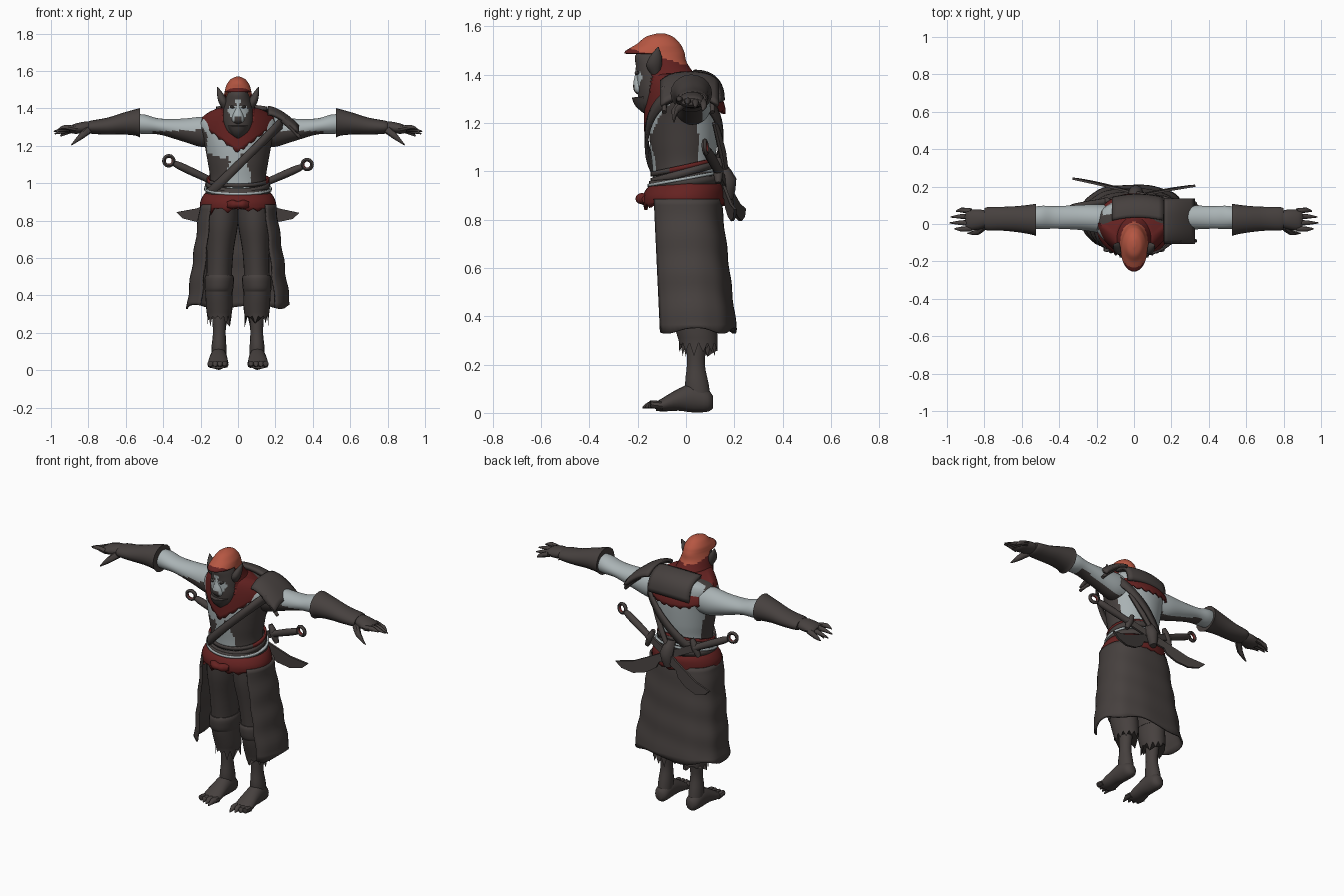
import bpy, bmesh, math, random
from mathutils import Vector

if "Cube" in bpy.data.objects:
    bpy.data.objects.remove(bpy.data.objects["Cube"])
random.seed(4)
TAU = 2 * math.pi

# ---- colours
COLORS = {"dark_leather": (0.062, 0.052, 0.049), "dark_red": (0.13, 0.016, 0.015),
          "orange_cap": (0.47, 0.095, 0.055), "pale_skin": (0.40, 0.45, 0.46)}
MATS = {}
for key, c in COLORS.items():
    MATS[key] = bpy.data.materials.new(key)
    MATS[key].diffuse_color = (*c, 1)
KEYS = list(COLORS)
DARK, RED, ORANGE, PALE = KEYS


def finish(name, bm, rule, solid=0, angle=45):
    """Turn a bmesh into an object; rule is a colour or a function of face centre."""
    bmesh.ops.recalc_face_normals(bm, faces=bm.faces)
    used = [rule] if isinstance(rule, str) else KEYS
    for f in bm.faces:
        if not isinstance(rule, str):
            f.material_index = KEYS.index(rule(f.calc_center_median()))
    me = bpy.data.meshes.new(name)
    bm.to_mesh(me)
    bm.free()
    for k in used:
        me.materials.append(MATS[k])
    ob = bpy.data.objects.new(name, me)
    bpy.context.collection.objects.link(ob)
    if solid:
        m = ob.modifiers.new("thickness", 'SOLIDIFY')
        m.thickness, m.offset = solid, 0
    bpy.ops.object.select_all(action='DESELECT')
    ob.select_set(True)
    bpy.context.view_layer.objects.active = ob
    bpy.ops.object.shade_smooth_by_angle(angle=math.radians(angle))
    return ob


def surf(name, fn, nu, nv, rule, closed=True, cap=False, solid=0, cut=None):
    """Grid surface fn(u, v), u and v in 0..1, u closed if asked."""
    bm = bmesh.new()
    cols = nu if closed else nu + 1
    g = [[bm.verts.new(fn(i / nu, j / nv)) for i in range(cols)] for j in range(nv + 1)]
    for j in range(nv):
        for i in range(nu):
            k = (i + 1) % cols
            bm.faces.new((g[j][i], g[j][k], g[j + 1][k], g[j + 1][i]))
    if cap:
        bm.faces.new(g[0])
        bm.faces.new(g[-1])
    if cut:
        bmesh.ops.delete(bm, geom=[f for f in bm.faces if cut(f.calc_center_median())], context='FACES')
    return finish(name, bm, rule, solid)


def smooth_row(rows, v):
    """Catmull-Rom sample through the section rows."""
    t = v * (len(rows) - 1)
    i = min(int(t), len(rows) - 2)
    t -= i
    p = [rows[max(0, min(len(rows) - 1, i + d))] for d in (-1, 0, 1, 2)]
    return [0.5 * (2 * b + (c - a) * t + (2 * a - 5 * b + 4 * c - d) * t * t
                   + (3 * b - a - 3 * c + d) * t ** 3) for a, b, c, d in zip(*p)]


def loft(name, axis, rows, rule, n=20, k=3, cap=True, ragged=0, solid=0, cut=None, sx=1):
    """Elliptic sections along an axis: (position, centre a, centre b, radius a, radius b)."""
    jag = [random.uniform(0, ragged) * (i % 2) for i in range(n)]

    def fn(u, v):
        p, a, b, ra, rb = smooth_row(rows, v)
        a, b = a + ra * math.cos(TAU * u), b + rb * math.sin(TAU * u)
        if v == 1:
            p -= jag[round(u * n) % n]
        x, y, z = {'x': (p, a, b), 'y': (a, p, b), 'z': (a, b, p)}[axis]
        return (x * sx, y, z)
    return surf(name, fn, n, k * (len(rows) - 1), rule, True, cap, solid, cut)


def rod(name, pts, radii, rule, n=8):
    """Round tapered limb through points."""
    P = [Vector(p) for p in pts]
    d = (P[-1] - P[0]).normalized()
    s = d.cross(Vector((0.13, 0.2, 1)) if abs(d.z) < .9 else Vector((1, 0, 0))).normalized()
    t = d.cross(s)
    rows = [(*p, r) for p, r in zip(P, radii)]

    def fn(u, v):
        x, y, z, r = smooth_row(rows, v)
        return Vector((x, y, z)) + r * (s * math.cos(TAU * u) + t * math.sin(TAU * u))
    return surf(name, fn, n, 2 * (len(P) - 1), rule, True, True)


# ---- torso with pale chest, belly and back
def torso_rule(c):
    x = abs(c.x)
    if c.y > 0.05:
        return PALE if c.z > 1.0 and x < 0.17 else DARK
    chest = c.z > 1.13 + .03 * math.sin(c.x * 40) and x < 0.05 + (c.z - 1.13) * 0.85
    belly = c.z < 1.12 and x < 0.035 + .035 * math.sin((c.z - .92) * math.pi / .2)
    side = c.z > 1.14 - (c.x + .1) * .3 and -.165 < c.x < -0.06
    return PALE if c.y < -0.03 and (chest or belly or side) else DARK


loft("torso", 'z', [(.86, 0, 0, .17, .13), (.95, 0, 0, .162, .135), (1.03, 0, -.01, .15, .13),
     (1.12, 0, -.01, .163, .14), (1.22, 0, -.008, .182, .145), (1.30, 0, .0, .205, .138),
     (1.35, 0, .012, .19, .122), (1.38, 0, .03, .13, .095), (1.395, 0, .04, .03, .03)], torso_rule, 80, 8)

# ---- arms, gauntlets, hands, legs and feet, once per side
for s, side in ((1, "left"), (-1, "right")):
    loft(side + "_arm", 'x', [(.12, .02, 1.275, .08, .08), (.2, .03, 1.275, .075, .08), (.3, .035, 1.285, .066, .06),
         (.42, .035, 1.303, .06, .043), (.5, .035, 1.315, .062, .052), (.58, .03, 1.32, .05, .05)],
         lambda c: DARK if c.z < 1.283 - .03 * (abs(c.x) - .25) and abs(c.x) < .46 and c.y < .07 else PALE,
         36, 7, sx=s)
    loft(side + "_gauntlet", 'x', [(.525, .022, 1.323, .086, .078), (.55, .024, 1.325, .08, .07),
         (.62, .026, 1.318, .07, .057), (.7, .028, 1.305, .064, .045), (.78, .028, 1.3, .063, .036),
         (.8, .028, 1.3, .055, .03)], DARK, sx=s)
    loft(side + "_palm", 'x', [(.77, .028, 1.3, .035, .026), (.82, .025, 1.298, .052, .032),
         (.88, .02, 1.29, .055, .026), (.9, .02, 1.288, .045, .014)], DARK, 14, sx=s)
    for i in range(4):
        y, tip = -.025 + i * .031, (.96, .985, .98, .95)[i]
        rod(f"{side}_finger_{i+1}", [(s * .87, y, 1.29), (s * .925, y * 1.1, 1.3 - .01 * i),
            (s * tip, y, 1.29 - .013 * i)], (.016, .013, .003), DARK)
    rod(side + "_thumb", [(s * .8, -.01, 1.285), (s * .84, -.045, 1.25), (s * .89, -.05, 1.205)],
        (.022, .016, .003), DARK)
    # trousers with ragged hem and knee wrap
    loft(side + "_trouser", 'z', [(.9, .085, 0, .09, .125), (.78, .088, 0, .088, .12), (.65, .095, .01, .073, .105),
         (.52, .1, .02, .068, .095), (.42, .102, .03, .072, .095), (.33, .1, .045, .07, .085),
         (.29, .1, .052, .064, .08)], DARK, 26, ragged=.06, sx=s)
    loft(side + "_knee_wrap", 'z', [(.51, .1, .02, .072, .1), (.49, .1, .02, .079, .106), (.44, .102, .024, .077, .104),
         (.42, .102, .03, .074, .098)], DARK, sx=s)
    loft(side + "_shin", 'z', [(.42, .1, .045, .04, .045), (.28, .1, .043, .038, .042), (.2, .1, .041, .034, .038),
         (.12, .102, .045, .04, .05), (.05, .103, .055, .04, .05)], DARK, 14, sx=s)
    loft(side + "_foot", 'y', [(.112, .103, .045, .018, .025), (.09, .103, .05, .04, .045), (.03, .104, .062, .045, .06),
         (-.03, .105, .055, .05, .046), (-.09, .107, .036, .055, .03), (-.125, .108, .026, .045, .018)], DARK, 16, sx=s)
    for i in range(4):
        x = .068 + i * .026
        rod(f"{side}_toe_{i+1}", [(s * x, -.1, .03), (s * (x + .002), -.145, .035), (s * (x + .004), -.18 + .012 * i, .022)],
            (.018, .016, .004), DARK)
    loft(side + "_ear", 'z', [(1.395, .068, -.125, .014, .015), (1.435, .08, -.132, .024, .032),
         (1.475, .094, -.125, .018, .025), (1.515, .11, -.115, .002, .002)], DARK, 12, sx=s)
    loft(side + "_eye", 'x', [(.02, -.205, 1.405, .003, .003), (.032, -.203, 1.407, .01, .008),
         (.044, -.197, 1.41, .003, .002)], DARK, 8, sx=s)


# ---- head, muzzle, beard
def face_rule(c):
    x = abs(c.x)
    cheek = 1.35 < c.z < 1.415 and x < .058 - abs(c.z - 1.39) * .6
    return PALE if c.y < -.14 and (cheek or (x < .012 and 1.4 < c.z < 1.45)) else DARK


loft("head", 'z', [(1.25, 0, -.15, .03, .03), (1.28, 0, -.145, .06, .05), (1.33, 0, -.13, .08, .07),
     (1.38, 0, -.122, .08, .082), (1.43, 0, -.122, .072, .085), (1.48, 0, -.125, .055, .085),
     (1.5, 0, -.125, .03, .05)], face_rule, 56, 6)
loft("muzzle", 'z', [(1.315, 0, -.185, .012, .012), (1.335, 0, -.192, .032, .024), (1.365, 0, -.196, .028, .022),
     (1.40, 0, -.198, .013, .013), (1.43, 0, -.2, .008, .008)],
     lambda c: DARK if c.z < 1.36 and abs(c.x) < .018 else PALE, 20, 4)
rod("beard", [(0, -.165, 1.31), (0, -.168, 1.27), (0, -.16, 1.235)], (.06, .04, .006), DARK, 10)

# ---- hood with bright cap and open face
loft("hood", 'z', [(1.565, 0, -.105, .008, .018), (1.552, 0, -.11, .036, .055), (1.525, 0, -.113, .056, .085),
     (1.505, 0, -.124, .063, .107), (1.487, 0, -.13, .067, .12), (1.45, 0, -.11, .075, .108),
     (1.40, 0, -.082, .088, .115), (1.365, 0, -.05, .11, .13), (1.31, 0, -.02, .16, .14)],
     lambda c: ORANGE if c.z > 1.473 - .3 * (c.y + .12) else RED, 56, 5, cap=True, solid=.01,
     cut=lambda c: c.y < -.125 and abs(c.x) < .078 and 1.29 < c.z < 1.485)


# ---- cowl: shoulder wrap pointed on the chest, with ragged edge
def cowl(u, v):
    t = TAU * u
    sn, cs = math.sin(t), math.cos(t)            # cs = 1 at the front
    front, back = max(cs, 0), max(-cs, 0)
    low = 1.32 - (.155 * (1 - abs(sn)) ** .8 if cs > 0 else .075 * back ** .6)
    low += .008 * math.sin(23 * t) if v == 1 else 0
    w = math.sin(v * math.pi / 2)
    rx = .085 + (.112 - .03 * front) * w
    y = (-.07 + .08 * w) - cs * (.09 + (.088 if cs > 0 else .058) * w)
    return (rx * sn, y, 1.40 + (low - 1.40) * v ** 1.3)


surf("cowl", cowl, 72, 12, RED, solid=.012)


# ---- dark panel over the upper back
def back_panel(u, v):
    x = (u - .5) * .27
    return (x + .02, .035 + .115 * math.sin(v * math.pi * .5) - .9 * x * x, 1.41 - .115 * v ** 2.2 - .6 * x * x)


surf("back_panel", back_panel, 10, 10, DARK, closed=False, solid=.022)


# ---- shoulder guard on one side, with ring tabs
def guard(u, v):
    b = abs(2 * v - 1) ** 3
    return (.16 + .16 * u, .015 + (v - .5) * .235, 1.405 - .10 * u ** 1.6 - .035 * b)


surf("shoulder_guard", guard, 8, 12, DARK, closed=False, solid=.018)
for i, y in enumerate((-.09, .11)):
    rod(f"guard_tab_{i+1}", [(.24, y, 1.34), (.29, y, 1.29), (.33, y, 1.245)], (.018, .012, .01), DARK)


# ---- slanted chest strap
def strap(u, v):
    t = TAU * u
    x = .2 * math.cos(t)
    return (.035 + x, -.008 - .156 * math.sin(t), 1.13 + .98 * x + (v - .5) * .06)


surf("chest_strap", strap, 48, 1, DARK, solid=.014)

# ---- waist: sash, knot, belts
loft("sash", 'z', [(.945, 0, .004, .17, .138), (.925, 0, -.003, .185, .155), (.895, 0, -.01, .197, .163),
     (.865, 0, -.01, .195, .163)], RED, 44, cap=False, ragged=.035, solid=.012)
loft("sash_knot", 'x', [(-.06, -.17, .885, .012, .015), (-.03, -.182, .887, .026, .024), (0, -.185, .885, .022, .018),
     (.03, -.182, .887, .026, .024), (.06, -.17, .885, .012, .015)], RED, 12)


def belt(name, z, tilt, h, grow, mat):
    surf(name, lambda u, v: ((.163 + grow) * math.sin(TAU * u), -(.137 + grow) * math.cos(TAU * u) - .004,
         z - tilt * math.cos(TAU * u) + (v - .5) * h), 40, 1, mat, solid=.012)


belt("leather_belt", .955, .012, .035, .006, DARK)
belt("pale_cord", .97, .028, .012, .012, PALE)
belt("upper_belt", .995, .038, .03, .0, DARK)
belt("red_cord", 1.018, .03, .02, -.001, lambda c: RED if c.y > -.06 else DARK)


# ---- long coat skirt, open at the front
def skirt(u, v):
    a = .74 + u * (TAU - 1.48)
    sn, cs = math.sin(a), math.cos(a)
    p = lambda q: math.copysign(abs(q) ** .8, q)
    fold = 1 + .012 * math.sin(9 * a) * v + .014 * math.sin(v * 22 + 2 * sn)
    rx, cy = .198 + .075 * v, .005 + .04 * v
    ry = .172 + .018 * v if cs > 0 else .136 + .024 * v
    z = .885 - .545 * v + (.012 * math.sin(5 * a) if v == 1 else 0)
    return (rx * p(sn) * fold, cy - ry * p(cs) * (fold if cs < 0 else 1), z)


surf("coat_skirt", skirt, 44, 22, DARK, closed=False, solid=.01)


# ---- crossed blades behind the waist
def weapon(name, a, b):
    a, b = Vector(a), Vector(b)
    d = (b - a).normalized()
    up = Vector((-d.z * math.copysign(1, d.x), 0, abs(d.x))).normalized()
    nrm = d.cross(up).normalized()
    at = lambda s, w=0, h=0: a + d * s + up * w + nrm * h
    surf(name + "_ring", lambda u, v: at((.026 + .01 * math.cos(TAU * v)) * math.cos(TAU * u),
         (.026 + .01 * math.cos(TAU * v)) * math.sin(TAU * u), .01 * math.sin(TAU * v)), 20, 8,
         lambda c: RED if (c - a).length < .022 else DARK)
    rod(name + "_grip", [at(.03), at(.06), at(.14), at(.22), at(.25)], (.014, .02, .021, .019, .022), DARK, 10)
    rod(name + "_crossguard", [at(.25, -.055), at(.25), at(.25, .055)], (.012, .022, .012), DARK)
    outline = [(.24, .02), (.42, .022), (.55, .02), (.65, .02), (.76, .045), (.74, 0), (.68, -.045), (.6, -.06),
               (.53, -.05), (.5, -.025), (.46, -.03), (.42, -.02), (.24, -.02)]
    bm = bmesh.new()
    face = bm.faces.new([bm.verts.new(at(s, w, -.006)) for s, w in outline])
    ext = bmesh.ops.extrude_face_region(bm, geom=[face])["geom"]
    bmesh.ops.translate(bm, vec=nrm * .012, verts=[e for e in ext if isinstance(e, bmesh.types.BMVert)])
    finish(name + "_blade", bm, DARK, angle=30)


weapon("first_blade", (-.37, .08, 1.12), (.31, .205, .80))
weapon("second_blade", (.37, .08, 1.10), (-.32, .245, .80))
# scabbard fittings where the blades cross
rod("scabbard_clasp", [(0, .135, 1.03), (.01, .17, .96), (0, .175, .88)], (.025, .04, .02), DARK)
rod("scabbard_strap", [(.13, .12, 1.2), (.06, .15, 1.08), (0, .165, .98)], (.012, .016, .012), DARK)

for m in bpy.data.materials:
    if m.users and not m.is_grease_pencil:
        m.use_nodes = True
        m.node_tree.nodes["Principled BSDF"].inputs["Base Color"].default_value = m.diffuse_color
